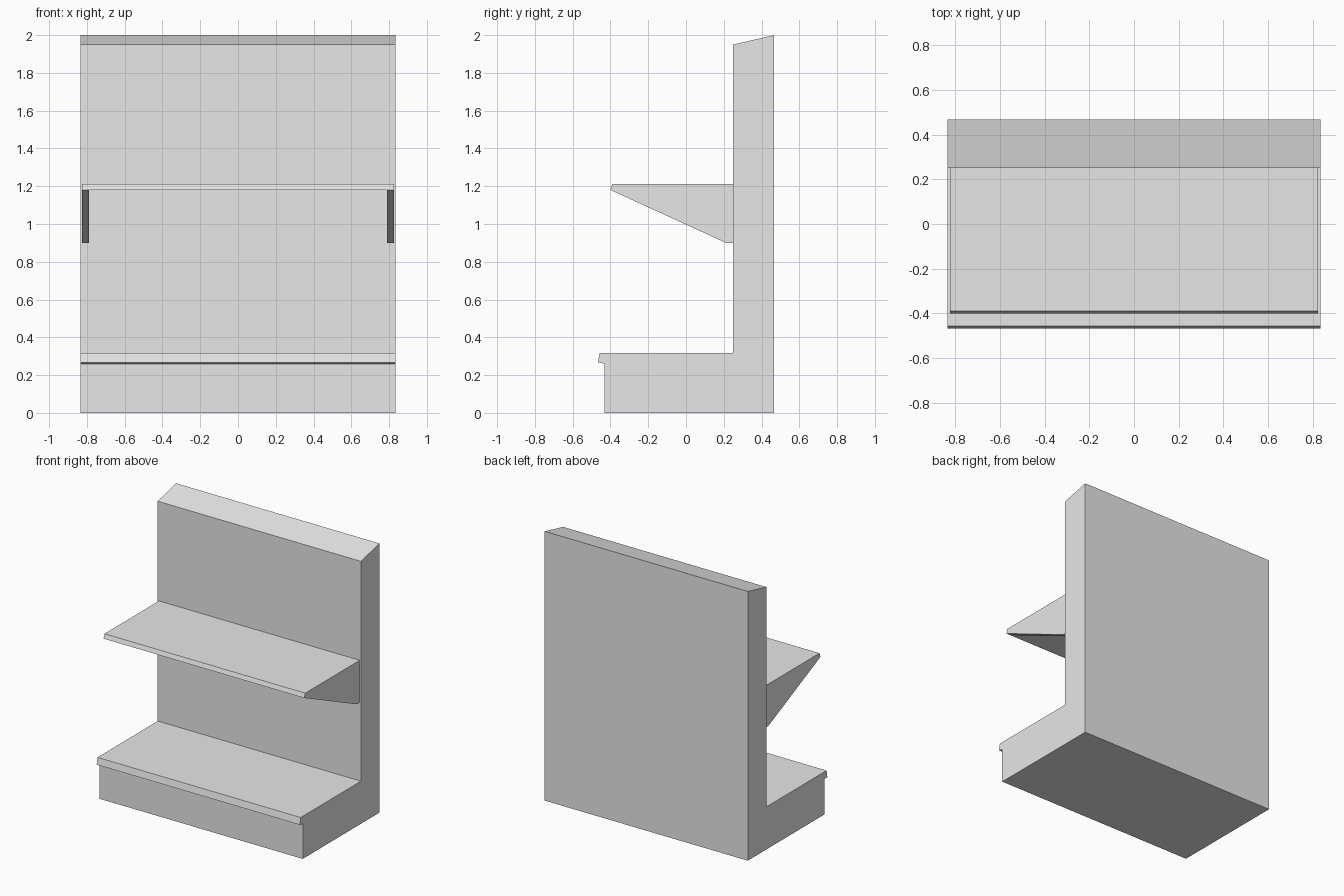
import bpy
import bmesh

cube = bpy.data.objects.get("Cube")
if cube:
    bpy.data.objects.remove(cube, do_unlink=True)

# One plain painted-metal colour
grey = bpy.data.materials.new("light grey")
grey.use_nodes = True
grey.diffuse_color = (0.8, 0.8, 0.8, 1)
grey.node_tree.nodes["Principled BSDF"].inputs["Base Color"].default_value = (0.8, 0.8, 0.8, 1)


def extrude_profile(name, profile, x0, x1):
    """Sweep a side profile of (y, z) points from x0 to x1."""
    bm = bmesh.new()
    face = bm.faces.new([bm.verts.new((x0, y, z)) for y, z in profile])
    swept = bmesh.ops.extrude_face_region(bm, geom=[face])["geom"]
    moved = [v for v in swept if isinstance(v, bmesh.types.BMVert)]
    bmesh.ops.translate(bm, verts=moved, vec=(x1 - x0, 0, 0))
    bmesh.ops.recalc_face_normals(bm, faces=bm.faces)
    mesh = bpy.data.meshes.new(name)
    bm.to_mesh(mesh)
    bm.free()
    mesh.materials.append(grey)
    obj = bpy.data.objects.new(name, mesh)
    bpy.context.collection.objects.link(obj)
    return obj


BODY = 0.835     # half width of the unit
SHELF = 0.825    # half width of the upper shelf
INNER = 0.79     # inner face of the brackets
WALL = 0.25      # front of the back panel
BACK = 0.467
FRONT = -0.432
LIP = 0.26       # underside of the base shelf lip

# Back panel, plinth and lipped base shelf in one continuous profile
extrude_profile("back_panel_and_base", [
    (BACK, 0), (BACK, 2), (WALL, 1.95), (WALL, 0.317),
    (-0.457, 0.317), (-0.467, 0.267), (FRONT, LIP), (FRONT, 0),
], -BODY, BODY)

# Upper shelf with a slanted front edge
extrude_profile("upper_shelf", [
    (WALL, 1.212), (-0.389, 1.212), (-0.40, 1.18), (WALL, 1.18),
], -SHELF, SHELF)

# Tapered brackets under both ends of the shelf
for side, sign in (("left", 1), ("right", -1)):
    extrude_profile(side + "_bracket", [
        (WALL, 1.18), (-0.40, 1.18), (0.212, 0.90), (WALL, 0.90),
    ], sign * INNER, sign * SHELF)
